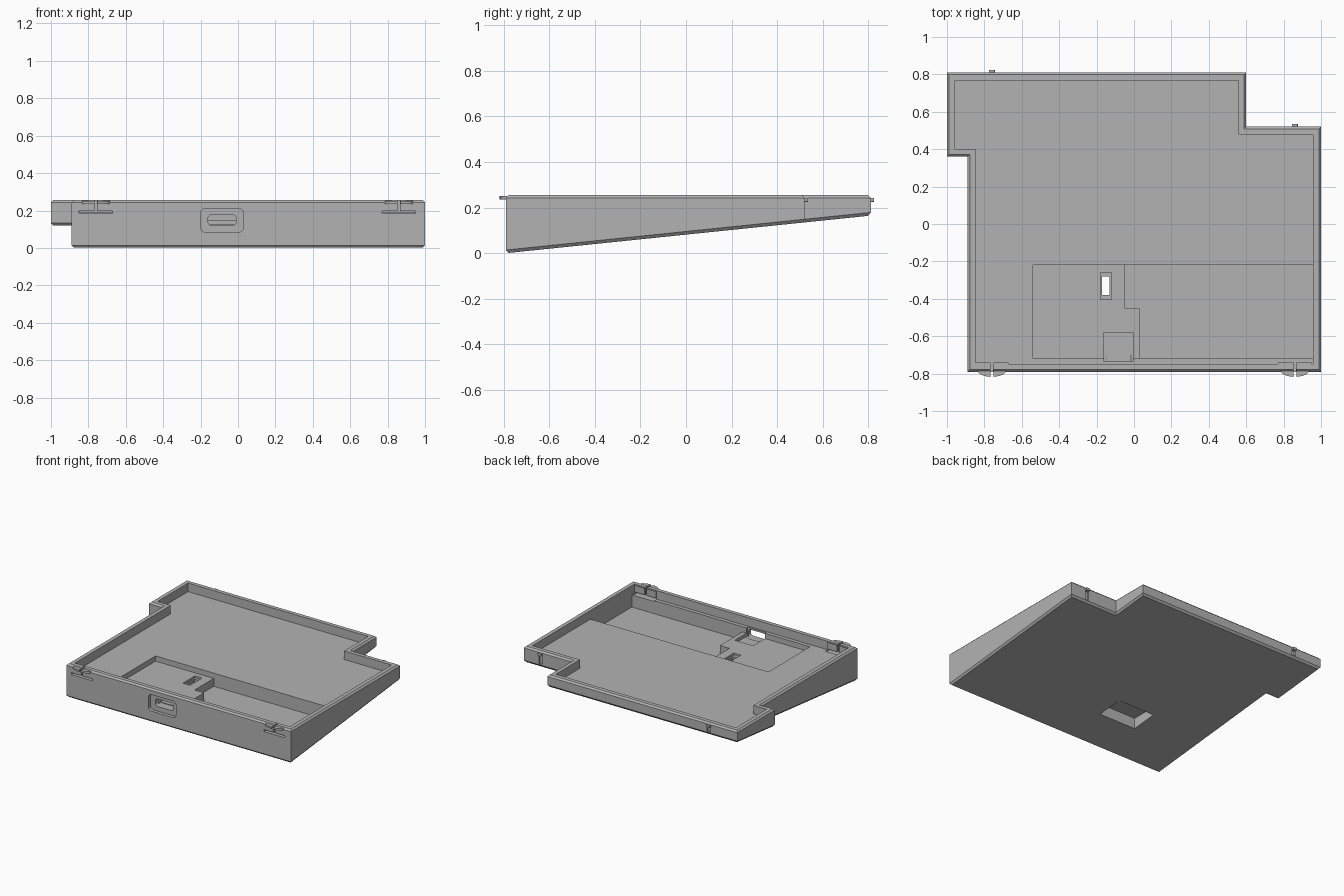
import bpy, bmesh, math
from mathutils import Vector

if "Cube" in bpy.data.objects:
    bpy.data.objects.remove(bpy.data.objects["Cube"])

grey = bpy.data.materials.new("plain grey")
grey.use_nodes = True
COLOUR = (0.45, 0.45, 0.45, 1)
grey.diffuse_color = COLOUR
grey.node_tree.nodes["Principled BSDF"].inputs["Base Color"].default_value = COLOUR

TOP, FLOOR = 0.255, 0.19
OUTLINE = [(-0.89, -0.79), (1, -0.79), (1, 0.52), (0.6, 0.52),
           (0.6, 0.81), (-1, 0.81), (-1, 0.36), (-0.89, 0.36)]


def underside(y):
    return 0.103 * (y + 0.79)


def inset(points, d):
    """Move a counter-clockwise outline inwards by d."""
    result = []
    for i, p in enumerate(points):
        p = Vector(p)
        before = (p - Vector(points[i - 1])).normalized()
        after = (Vector(points[(i + 1) % len(points)]) - p).normalized()
        n1, n2 = Vector((-before.y, before.x)), Vector((-after.y, after.x))
        result.append(p + (n1 + n2) * d)
    return result


def finish(name, bm):
    bmesh.ops.recalc_face_normals(bm, faces=bm.faces)
    mesh = bpy.data.meshes.new(name)
    bm.to_mesh(mesh)
    bm.free()
    mesh.materials.append(grey)
    obj = bpy.data.objects.new(name, mesh)
    bpy.context.collection.objects.link(obj)
    return obj


def loft(name, rings):
    """Skin a stack of matching rings and cap both ends."""
    bm = bmesh.new()
    loops = [[bm.verts.new(p) for p in ring] for ring in rings]
    n = len(loops[0])
    for a, b in zip(loops, loops[1:]):
        for i in range(n):
            j = (i + 1) % n
            bm.faces.new((a[i], a[j], b[j], b[i]))
    bm.faces.new(loops[0][::-1])
    bm.faces.new(loops[-1])
    return finish(name, bm)


def prism(name, points, z0, z1):
    return loft(name, [[(x, y, z) for x, y in points] for z in (z0, z1)])


def box(name, x, y, z, radius=0):
    """Box from ranges; radius rounds the edges that run along y."""
    bm = bmesh.new()
    bmesh.ops.create_cube(bm, size=1)
    for v in bm.verts:
        v.co = [r[0] if c < 0 else r[1] for c, r in zip(v.co, (x, y, z))]
    if radius:
        edges = [e for e in bm.edges
                 if abs(e.verts[0].co.y - e.verts[1].co.y) > 0.001]
        bmesh.ops.bevel(bm, geom=edges, offset=radius, segments=5,
                        profile=0.5, affect='EDGES')
    return finish(name, bm)


def cut(target, cutters):
    for c in cutters:
        c.hide_render = True
        mod = target.modifiers.new("cut", 'BOOLEAN')
        mod.operation, mod.solver, mod.object = 'DIFFERENCE', 'EXACT', c
    graph = bpy.context.evaluated_depsgraph_get()
    mesh = bpy.data.meshes.new_from_object(target.evaluated_get(graph))
    target.modifiers.clear()
    target.data = mesh
    for c in cutters:
        bpy.data.objects.remove(c)


# Wedge shell with chamfered upper and lower edges
low = inset(OUTLINE, 0.012)
shell = loft("wedge_shell", [
    [(x, y, underside(y)) for x, y in low],
    [(x, y, underside(y) + 0.014) for x, y in OUTLINE],
    [(x, y, TOP - 0.012) for x, y in OUTLINE],
    [(x, y, TOP) for x, y in low]])

cutters = [
    # Tray interior, shallow shelf and deep battery bay
    prism("tray_cutter", inset(OUTLINE, 0.042), FLOOR, 0.4),
    box("shelf_cutter", (-0.54, 0.2), (-0.72, -0.22), (0.15, 0.22)),
    prism("bay_cutter", [(0.03, -0.72), (0.96, -0.72), (0.96, -0.22),
                         (-0.05, -0.22), (-0.05, -0.45), (0.03, -0.45)],
          0.09, 0.22),
    # Port: outer recess, opening and inner seat
    box("port_recess_cutter", (-0.2, 0.03), (-0.9, -0.765), (0.085, 0.21), 0.025),
    box("port_opening_cutter", (-0.16, -0.01), (-0.8, -0.7), (0.12, 0.177), 0.02),
    box("port_seat_cutter", (-0.16, -0.005), (-0.735, -0.58), (0.125, 0.2)),
    # Underside recess with a slot through to the shelf
    box("under_recess_cutter", (-0.4, -0.09), (-0.47, -0.27), (-0.1, 0.115)),
    box("slot_rim_cutter", (-0.18, -0.12), (-0.405, -0.26), (0.135, 0.2)),
    box("slot_cutter", (-0.17, -0.13), (-0.38, -0.28), (0.05, 0.18)),
]
# Slits that free the front snap tabs
for x in (-0.76, 0.86):
    cutters.append(box("slit_cutter", (x - 0.09, x + 0.09), (-0.9, -0.72), (0.183, 0.198)))
    cutters.append(box("split_cutter", (x - 0.006, x + 0.006), (-0.9, -0.72), (0.19, 0.3)))
# Grooves below the rear catches
for x, y in ((-0.76, 0.81), (0.86, 0.52)):
    cutters.append(box("groove_cutter", (x - 0.014, x + 0.014), (y - 0.012, y + 0.1),
                       (underside(y) + 0.02, 0.225)))
cut(shell, cutters)

# Front snap tabs: a split curved lip outside and a thickened pad inside
for side, x in (("right", -0.76), ("left", 0.86)):
    for half, s in (("outer", -1), ("inner", 1)):
        arc = [(x + s * 0.075 * math.cos(t), -0.785 - 0.032 * math.sin(t))
               for t in (i * math.pi / 16 for i in range(8))]
        arc += [(x + s * 0.008, -0.817), (x + s * 0.008, -0.785)]
        prism(f"{side}_{half}_snap_lip", arc, 0.236, 0.25)
        xs = sorted((x + s * 0.008, x + s * 0.09))
        box(f"{side}_{half}_snap_pad", xs, (-0.765, -0.74), (0.2, 0.25))

# Rear catches
for side, x, y in (("right", -0.76, 0.81), ("left", 0.86, 0.52)):
    box(f"{side}_rear_catch", (x - 0.016, x + 0.016), (y - 0.012, y + 0.014),
        (0.224, 0.243), 0.005)
